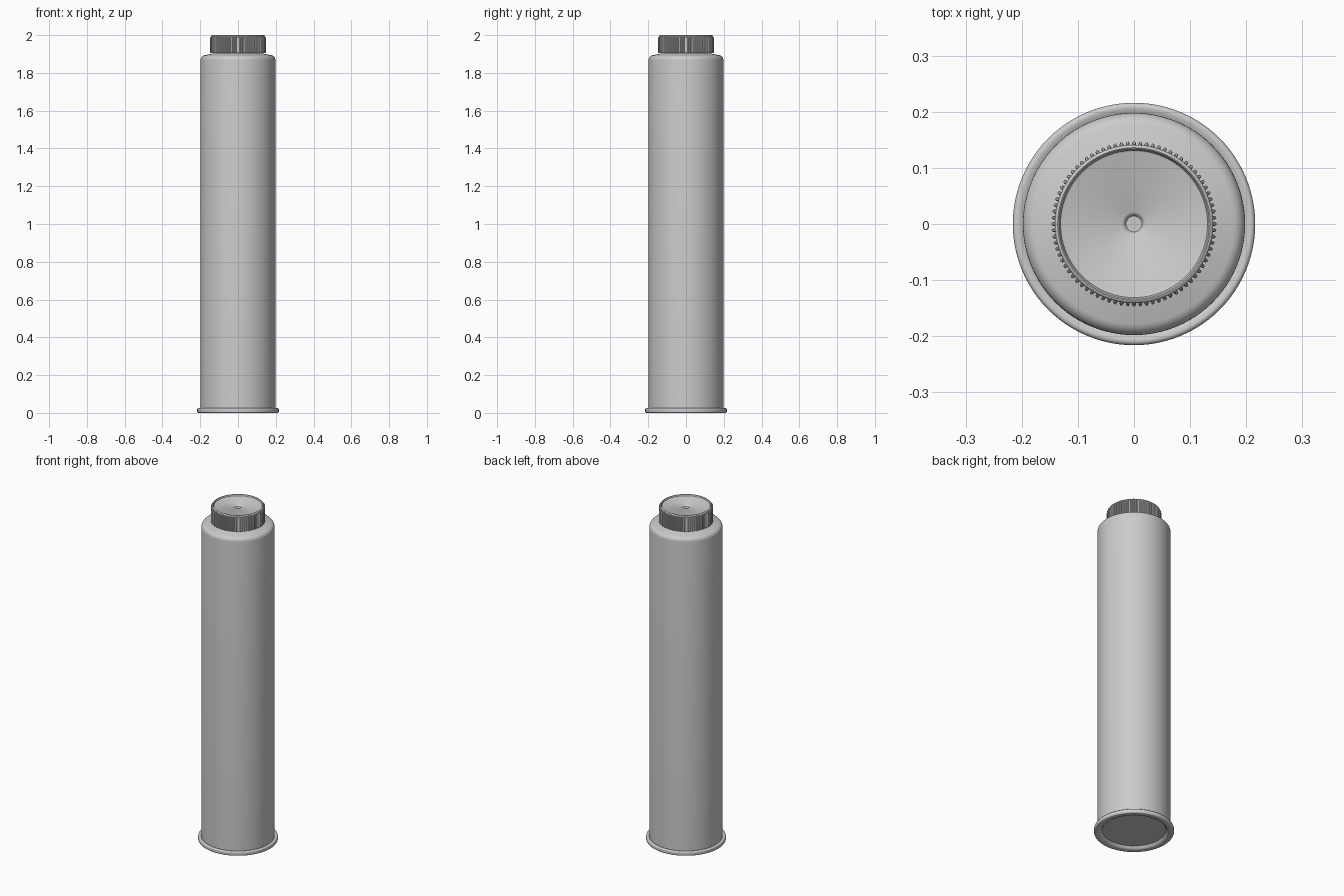
import bpy, bmesh
from math import sin, cos, pi

if "Cube" in bpy.data.objects:
    bpy.data.objects.remove(bpy.data.objects["Cube"])


def finish(name, bm, angle=0.6):
    bmesh.ops.recalc_face_normals(bm, faces=bm.faces)
    mesh = bpy.data.meshes.new(name)
    bm.to_mesh(mesh)
    bm.free()
    obj = bpy.data.objects.new(name, mesh)
    bpy.context.collection.objects.link(obj)
    bpy.ops.object.select_all(action='DESELECT')
    obj.select_set(True)
    bpy.context.view_layer.objects.active = obj
    bpy.ops.object.shade_smooth_by_angle(angle=angle)
    return obj


def lathe(name, profile, steps=96):
    """Spin an (r, z) profile about z."""
    bm = bmesh.new()
    verts = [bm.verts.new((r, 0, z)) for r, z in profile]
    edges = [bm.edges.new(pair) for pair in zip(verts, verts[1:])]
    bmesh.ops.spin(bm, geom=verts + edges, cent=(0, 0, 0), axis=(0, 0, 1),
                   angle=2 * pi, steps=steps, use_duplicate=False)
    bmesh.ops.remove_doubles(bm, verts=bm.verts, dist=1e-5)
    return finish(name, bm)


def arc(cr, cz, rad_r, rad_z, a0, a1, n=6):
    """Elliptical arc of (r, z) points, angles in quarter turns."""
    angles = [(a0 + (a1 - a0) * i / n) * pi / 2 for i in range(n + 1)]
    return [(cr + rad_r * cos(a), cz + rad_z * sin(a)) for a in angles]


# Bottle body: straight wall, rounded shoulder, short neck under the cap
lathe("bottle_body",
      [(0.198, 0.012)] + arc(0.172, 1.868, 0.026, 0.026, 0, 0.85)
      + [(0.140, 1.901), (0.130, 1.904), (0.130, 1.92)])

# Rolled base rim with a recessed underside
lathe("base_rim",
      [(0, 0.016), (0.172, 0.016), (0.180, 0.004), (0.188, 0)]
      + arc(0.208, 0.007, 0.008, 0.007, -1, 0)
      + arc(0.208, 0.018, 0.008, 0.008, 0, 1)
      + [(0.203, 0.025), (0.197, 0.022)])

# Cap: rounded rim, shallow recessed top and a central dimple with a small pip
lathe("cap",
      [(0.125, 1.906), (0.141, 1.906)]
      + arc(0.136, 1.994, 0.005, 0.006, 0, 1)
      + [(0.134, 1.999), (0.131, 1.992), (0.127, 1.990),
         (0.021, 1.990), (0.018, 1.988), (0.014, 1.982), (0, 1.982)])

# Grip ribs around the cap
RIBS = 80
bm = bmesh.new()
for i in range(RIBS):
    a = 2 * pi * i / RIBS
    section = [(0.138, -0.0036), (0.1435, -0.0034), (0.147, -0.0016),
               (0.147, 0.0016), (0.1435, 0.0034), (0.138, 0.0036)]
    rings = []
    for z, inset in ((1.906, 0), (1.988, 0), (1.994, 0.005)):
        ring = []
        for r, t in section:
            r = max(0.138, r - inset)
            ring.append(bm.verts.new((r * cos(a) - t * sin(a),
                                      r * sin(a) + t * cos(a), z)))
        rings.append(ring)
    for low, high in zip(rings, rings[1:]):
        for j in range(6):
            k = (j + 1) % 6
            bm.faces.new((low[j], low[k], high[k], high[j]))
    bm.faces.new(rings[0][::-1])
    bm.faces.new(rings[-1])
finish("cap_grip_ribs", bm, 0.5)
